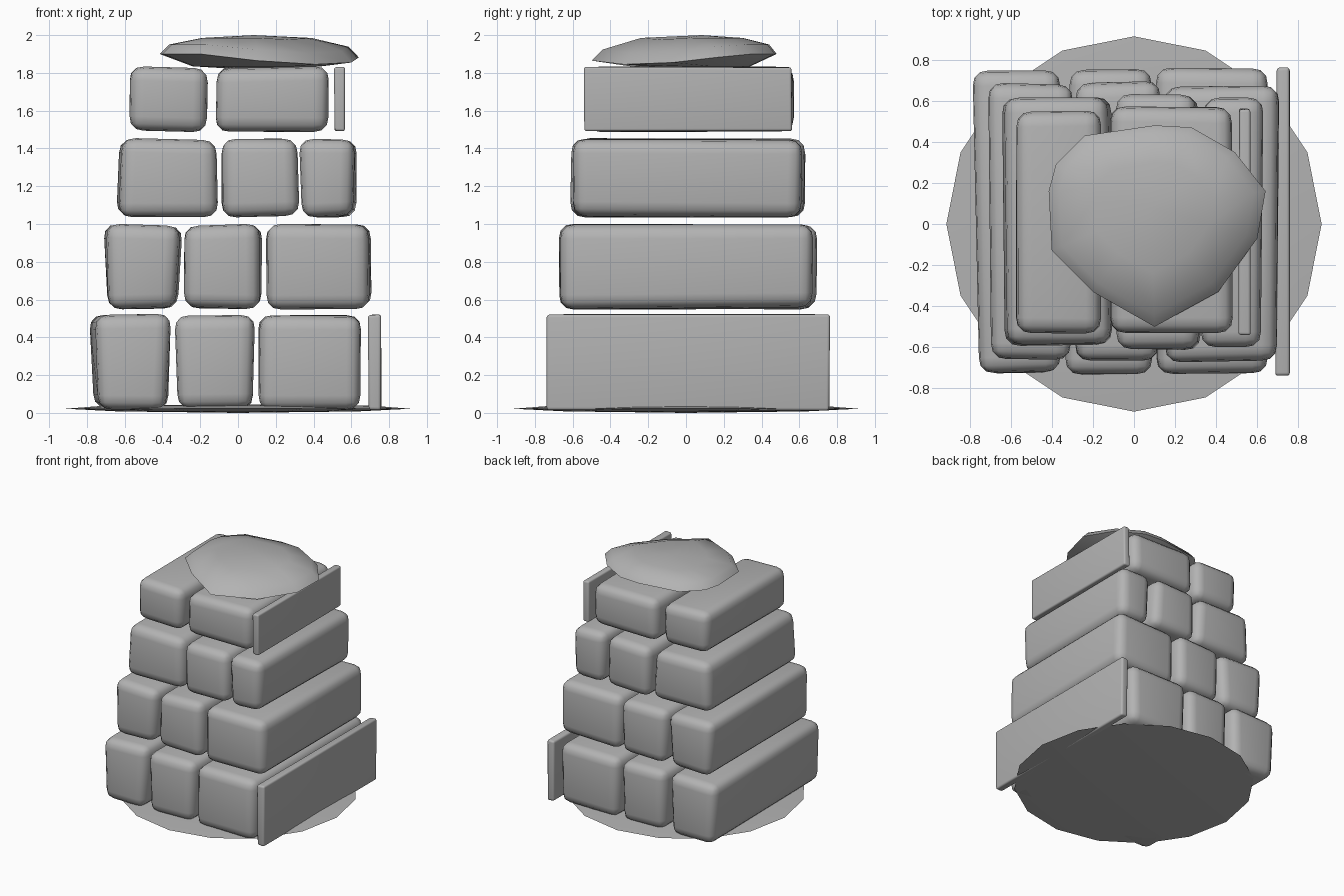
import bpy, bmesh, math, random
from mathutils import Vector

random.seed(4)
if "Cube" in bpy.data.objects:
    bpy.data.objects.remove(bpy.data.objects["Cube"])

stone = bpy.data.materials.new("stone grey")
stone.use_nodes = True
colour = (0.45, 0.45, 0.45, 1)
stone.diffuse_color = colour
stone.node_tree.nodes["Principled BSDF"].inputs["Base Color"].default_value = colour


def finish(bm, name, angle):
    bmesh.ops.recalc_face_normals(bm, faces=bm.faces)
    mesh = bpy.data.meshes.new(name)
    bm.to_mesh(mesh)
    bm.free()
    obj = bpy.data.objects.new(name, mesh)
    bpy.context.collection.objects.link(obj)
    mesh.materials.append(stone)
    bpy.ops.object.select_all(action="DESELECT")
    obj.select_set(True)
    bpy.context.view_layer.objects.active = obj
    bpy.ops.object.shade_smooth_by_angle(angle=math.radians(angle))
    return obj


def block(name, front, back, y, z, lean=0.0, radius=0.075):
    """Long worn stone: x spans at the front and back, with its foot narrowed by lean."""
    wobble = min(0.008, (front[1] - front[0]) * 0.06)
    bm = bmesh.new()
    bmesh.ops.create_cube(bm, size=2)
    for v in bm.verts:
        span = front if v.co.y < 0 else back
        side, foot = v.co.x, v.co.z < 0
        v.co = (span[side > 0] - (side * lean if foot else 0),
                y[v.co.y > 0], z[not foot])
        v.co += Vector(random.uniform(-wobble, wobble) for _ in range(3))
    width = min(radius, (front[1] - front[0]) * 0.25)
    bmesh.ops.bevel(bm, geom=bm.edges[:], offset=width, segments=3,
                    profile=0.55, affect="EDGES", clamp_overlap=True)
    finish(bm, name, 40)


def shell(name, outline, rings, top, bottom, angle):
    """Closed lens: outline scaled through (scale, z) rings between two poles."""
    bm = bmesh.new()
    centre = sum((Vector(p) for p in outline), Vector((0, 0))) / len(outline)
    loops = []
    for scale, z in rings:
        pts = [centre + (Vector(p) - centre) * scale for p in outline]
        loops.append([bm.verts.new((p.x, p.y, z)) for p in pts])
    n = len(outline)
    for a, b in zip(loops, loops[1:]):
        for i in range(n):
            j = (i + 1) % n
            bm.faces.new((a[i], a[j], b[j], b[i]))
    for loop, z in ((loops[0], bottom), (loops[-1], top)):
        pole = bm.verts.new((centre.x, centre.y, z))
        for i in range(n):
            bm.faces.new((loop[i], loop[(i + 1) % n], pole))
    return finish(bm, name, angle)


# Ground slab
disc = [(0.913 * math.cos(i * math.pi / 8), 0.913 * math.sin(i * math.pi / 8))
        for i in range(16)]
shell("ground_slab", disc, [(0.7, 0.008), (1, 0.022), (0.75, 0.04)], 0.045, 0.0, 60)

# Courses of stones: height, then front span, back span, depth and lean
courses = [
    ("bottom", (0.02, 0.52), [
        ((-0.75, -0.36), (-0.785, -0.36), (-0.72, 0.745), 0.015),
        ((-0.34, 0.085), (-0.32, 0.09), (-0.73, 0.75), 0.015),
        ((0.115, 0.65), (0.11, 0.65), (-0.73, 0.76), 0.0)]),
    ("lower", (0.555, 0.995), [
        ((-0.70, -0.31), (-0.71, -0.30), (-0.66, 0.68), 0.018),
        ((-0.28, 0.115), (-0.28, 0.13), (-0.66, 0.69), 0.0),
        ((0.155, 0.70), (0.15, 0.70), (-0.67, 0.67), 0.0)]),
    ("upper", (1.04, 1.45), [
        ((-0.62, -0.12), (-0.63, -0.125), (-0.59, 0.61), -0.012),
        ((-0.08, 0.31), (-0.08, 0.30), (-0.61, 0.625), -0.01),
        ((0.33, 0.625), (0.34, 0.63), (-0.60, 0.61), 0.008)]),
    ("top", (1.49, 1.83), [
        ((-0.57, -0.165), (-0.57, -0.165), (-0.53, 0.55), 0.0),
        ((-0.115, 0.475), (-0.115, 0.475), (-0.53, 0.565), 0.0)]),
]
for level, height, stones in courses:
    for i, (front, back, depth, lean) in enumerate(stones):
        block(f"{level}_stone_{i + 1}", front, back, depth, height, lean)

# Thin upright slabs on the left side
block("bottom_side_slab", (0.69, 0.755), (0.695, 0.76), (-0.735, 0.76), (0.015, 0.52))
block("top_side_slab", (0.51, 0.565), (0.51, 0.565), (-0.54, 0.56), (1.49, 1.83))

# Cap stone, worn down at its front left flank
rim = [(-0.38, 0.29), (-0.24, 0.43), (0.1, 0.48), (0.28, 0.47), (0.49, 0.35),
       (0.64, 0.16), (0.6, -0.07), (0.41, -0.33), (0.1, -0.5), (-0.2, -0.33),
       (-0.4, -0.13), (-0.415, 0.16)]
cap = shell("cap_stone", rim, [(0.65, 1.835), (1, 1.9), (0.9, 1.95), (0.55, 1.985)],
            2.0, 1.815, 50)
for v in cap.data.vertices:
    flank = max(0, (v.co.x - v.co.y) / 1.41 - 0.25)
    if v.co.z > 1.87:
        v.co.z -= 0.2 * flank
